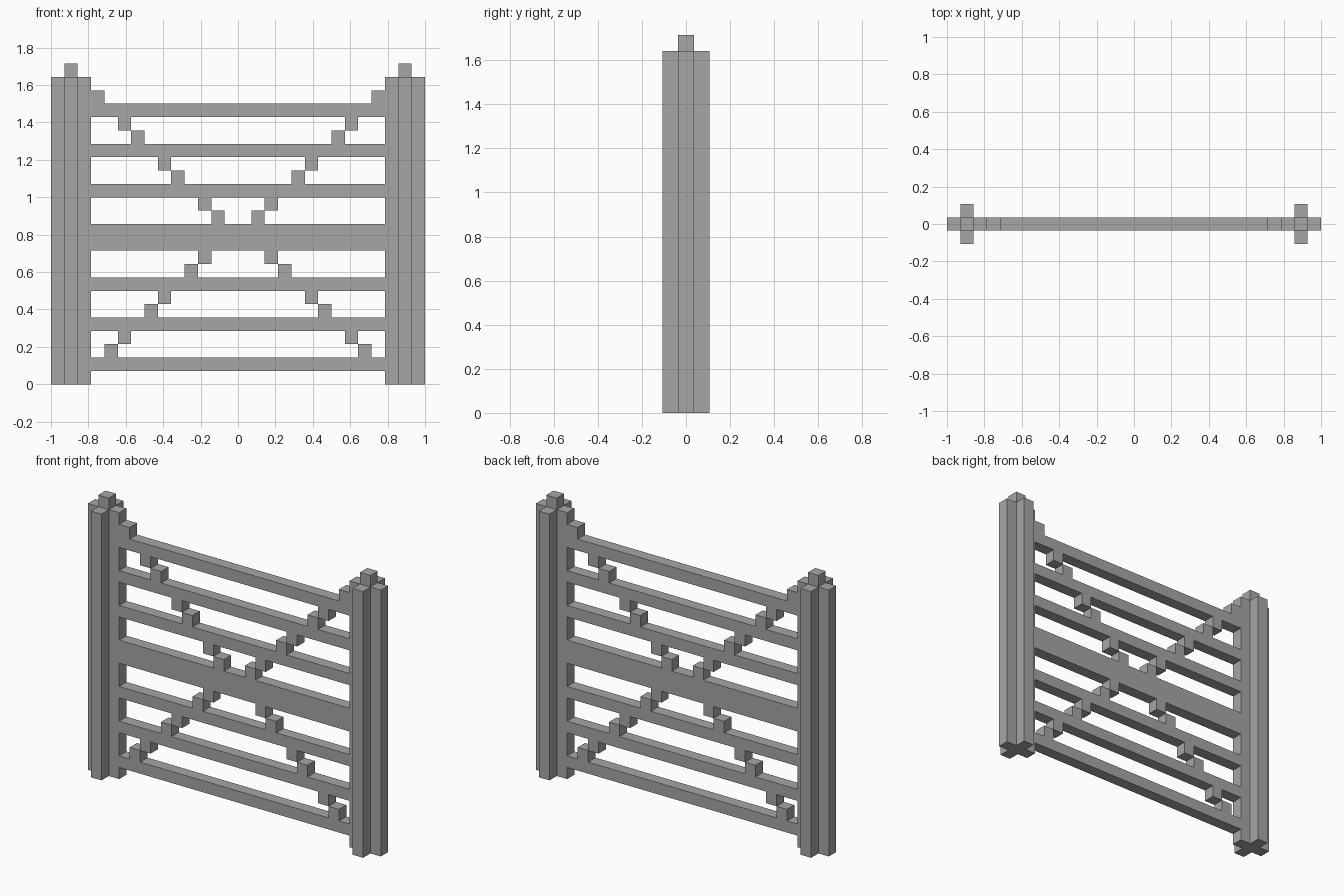
import bpy
import bmesh

U = 2 / 28  # one block of the grid the gate is built on

default = bpy.data.objects.get("Cube")
if default:
    bpy.data.objects.remove(default, do_unlink=True)

grey = bpy.data.materials.new("plain grey")
grey.use_nodes = True
grey.diffuse_color = (0.38, 0.38, 0.38, 1)
shader = next(n for n in grey.node_tree.nodes if n.type == "BSDF_PRINCIPLED")
shader.inputs["Base Color"].default_value = grey.diffuse_color


def finish(name, bm):
    bmesh.ops.recalc_face_normals(bm, faces=bm.faces[:])
    mesh = bpy.data.meshes.new(name)
    bm.to_mesh(mesh)
    bm.free()
    mesh.materials.append(grey)
    obj = bpy.data.objects.new(name, mesh)
    bpy.context.collection.objects.link(obj)
    return obj


def add_box(bm, x0, x1, z0, z1):
    """Box one block deep, with its limits given in blocks."""
    verts = bmesh.ops.create_cube(bm, size=1)["verts"]
    bmesh.ops.scale(bm, vec=((x1 - x0) * U, U, (z1 - z0) * U), verts=verts)
    bmesh.ops.translate(bm, vec=((x0 + x1) * U / 2, 0, (z0 + z1) * U / 2), verts=verts)


def box(name, *limits):
    bm = bmesh.new()
    add_box(bm, *limits)
    return finish(name, bm)


# Plus-shaped posts with a square cap, and a step on the top rail beside each
quarter = [(1.5, -0.5), (1.5, 0.5), (0.5, 0.5)]
for side, s in (("left", 1), ("right", -1)):
    outline = []
    pts = quarter
    for turn in range(4):
        outline += pts
        pts = [(-y, x) for x, y in pts]
    bm = bmesh.new()
    base = bm.faces.new([bm.verts.new(((x + 12.5 * s) * U, y * U, 0)) for x, y in outline])
    top = bmesh.ops.extrude_face_region(bm, geom=[base], use_keep_orig=True)["geom"]
    bmesh.ops.translate(bm, vec=(0, 0, 23 * U),
                        verts=[v for v in top if isinstance(v, bmesh.types.BMVert)])
    finish(f"{side}_post", bm)
    box(f"{side}_post_cap", 12.5 * s - 0.5, 12.5 * s + 0.5, 23, 24)
    box(f"{side}_top_step", 10.5 * s - 0.5, 10.5 * s + 0.5, 21, 22)

# Horizontal rails, the middle one twice as tall
for i, z in enumerate((1, 4, 7, 10, 14, 17, 20)):
    middle = z == 10
    box("middle_rail" if middle else f"rail_{i + 1}", -11, 11, z, z + (2 if middle else 1))

# Stepped cross brace filling the gaps between the rails: (height, distance out)
steps = [(2, 9), (3, 8), (5, 6), (6, 5), (8, 3), (9, 2),
         (12, 1), (13, 2), (15, 4), (16, 5), (18, 7), (19, 8)]
for side, s in (("left", 1), ("right", -1)):
    bm = bmesh.new()
    for z, x in steps:
        centre = s * (x + 0.5)
        add_box(bm, centre - 0.5, centre + 0.5, z, z + 1)
    finish(f"{side}_brace_blocks", bm)
